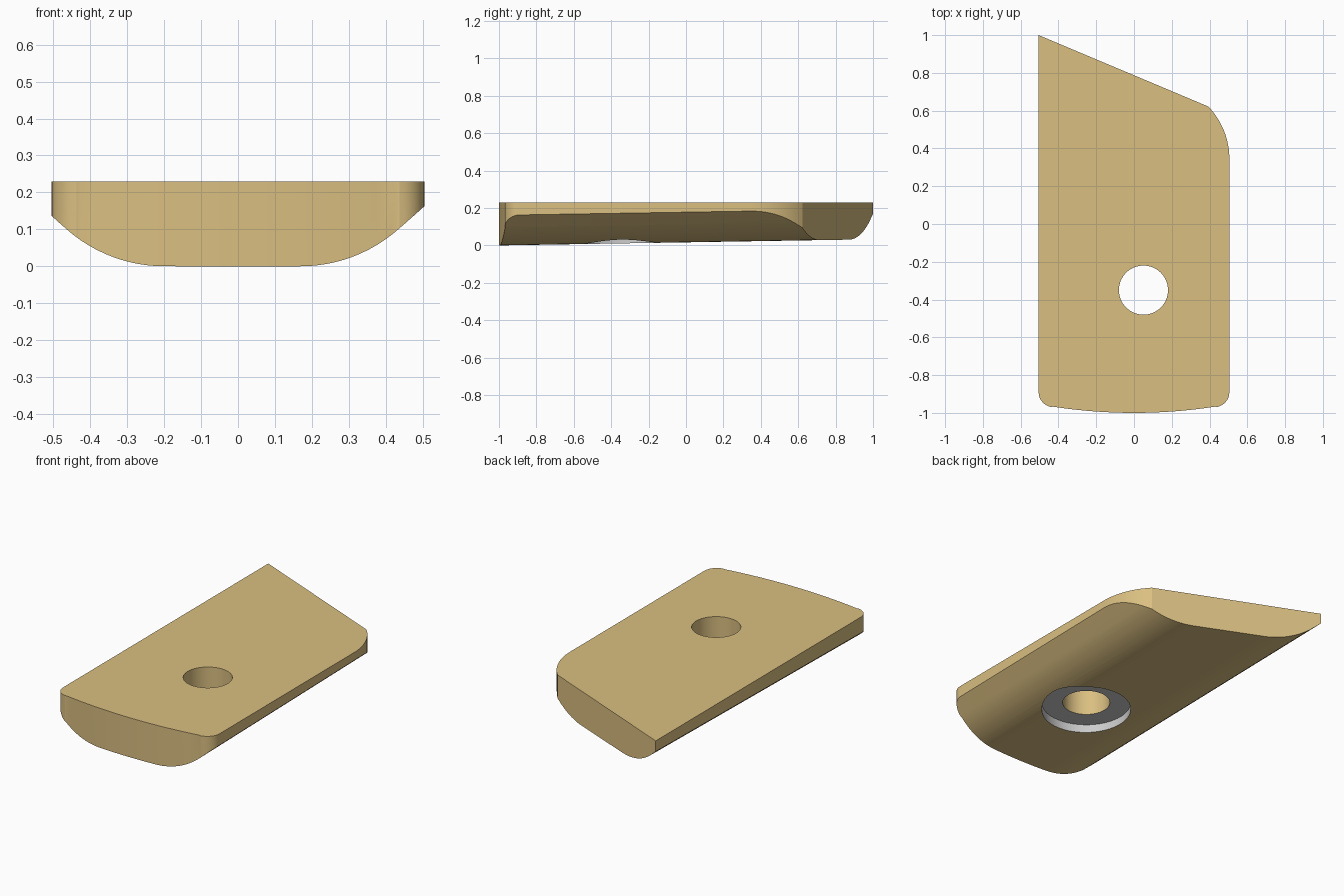
import bpy, bmesh
from math import sin, cos, radians
from mathutils import Vector

if "Cube" in bpy.data.objects:
    bpy.data.objects.remove(bpy.data.objects["Cube"])

TOP = 0.23
HOLE = (0.05, -0.35)


def material(name, color):
    m = bpy.data.materials.new(name)
    m.diffuse_color = color
    m.use_nodes = True
    m.node_tree.nodes["Principled BSDF"].inputs["Base Color"].default_value = m.diffuse_color
    return m


wood = material("wood", (0.70, 0.52, 0.22, 1))
grey = material("grey", (0.8, 0.8, 0.8, 1))


def arc(cx, cy, r, a0, a1, n):
    """Points on an arc, angles in degrees."""
    angles = [radians(a0 + (a1 - a0) * i / n) for i in range(n + 1)]
    return [(cx + r * cos(a), cy + r * sin(a)) for a in angles]


def prism(name, points, offset, mat):
    """Closed solid swept from a 3D polygon along an offset."""
    bm = bmesh.new()
    face = bm.faces.new([bm.verts.new(p) for p in points])
    out = bmesh.ops.extrude_face_region(bm, geom=[face], use_keep_orig=True)
    verts = [g for g in out["geom"] if isinstance(g, bmesh.types.BMVert)]
    bmesh.ops.translate(bm, verts=verts, vec=Vector(offset))
    bmesh.ops.recalc_face_normals(bm, faces=bm.faces)
    mesh = bpy.data.meshes.new(name)
    bm.to_mesh(mesh)
    bm.free()
    mesh.materials.append(mat)
    obj = bpy.data.objects.new(name, mesh)
    bpy.context.collection.objects.link(obj)
    return obj


def boolean(target, cutter, operation):
    mod = target.modifiers.new(cutter.name, "BOOLEAN")
    mod.operation = operation
    mod.solver = "EXACT"
    mod.material_mode = "TRANSFER"
    mod.object = cutter
    bpy.context.view_layer.objects.active = target
    bpy.ops.object.modifier_apply(modifier=mod.name)
    bpy.data.objects.remove(cutter)


# Plan outline: slanted back end, rounded corner, bowed front
outline = [(-0.505, 1.0)]
outline += arc(-0.425, -0.89, 0.08, 180, 261, 8)
outline += arc(0, 1.8, 2.8, 261.2, 278.8, 16)
outline += arc(0.425, -0.89, 0.08, 279, 360, 8)
outline += arc(0.105, 0.345, 0.4, 0, 43.8, 12)
block = prism("wooden_block", [(x, y, -0.1) for x, y in outline],
              (0, 0, TOP + 0.1), wood)

# Rounded underside, swept lengthwise with a slight rise to the back
profile = [(-0.8, 0.5), (-0.8, 0.392)]
profile += arc(-0.2, 0.4, 0.4, 229, 270, 12)
profile += arc(0.17, 0.4, 0.4, 270, 311, 12)
profile += [(0.8, 0.418), (0.8, 0.5)]
rise = 0.0165
underside = prism("underside_shape",
                  [(x, -1.2, z - 0.2 * rise) for x, z in profile],
                  (0, 2.4, 2.4 * rise), wood)
boolean(block, underside, "INTERSECT")

# Grey counterbore underneath, then the through hole
for name, r, z0, z1, mat in (("counterbore", 0.245, -0.2, 0.056, grey),
                             ("through_hole", 0.13, -0.3, 0.5, wood)):
    ring = arc(*HOLE, r, 0, 360, 64)[:-1]
    cutter = prism(name, [(x, y, z0) for x, y in ring], (0, 0, z1 - z0), mat)
    boolean(block, cutter, "DIFFERENCE")

bpy.ops.object.select_all(action="DESELECT")
block.select_set(True)
bpy.context.view_layer.objects.active = block
bpy.ops.object.shade_smooth_by_angle(angle=radians(25))
